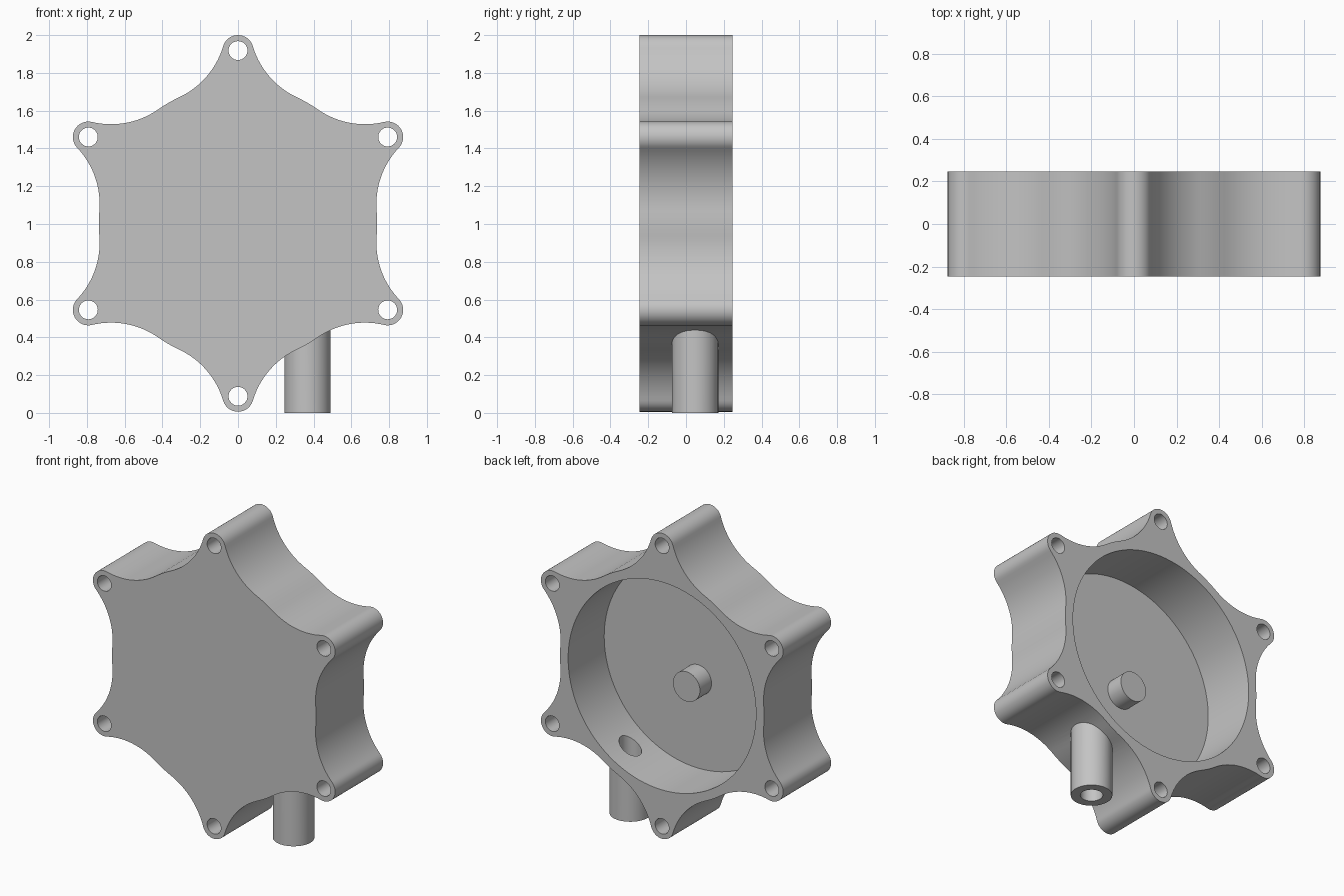
import bpy, bmesh
from math import sin, cos, radians, degrees, atan2
from mathutils import Vector, Matrix

if "Cube" in bpy.data.objects:
    bpy.data.objects.remove(bpy.data.objects["Cube"])

CZ = 1.003               # height of the housing centre
HALF = 0.247             # half depth of the housing
BODY_R, EAR_R, EAR_D = 0.737, 0.082, 0.915
BOWL_R, FLOOR_Y = 0.678, -0.125
T = 5                    # half angle of the plain rim between fillets

grey = bpy.data.materials.new("plain_grey")
grey.use_nodes = True
colour = (0.55, 0.55, 0.55, 1)
grey.diffuse_color = colour
grey.node_tree.nodes["Principled BSDF"].inputs["Base Color"].default_value = colour


def polar(r, deg):
    return Vector((r * cos(radians(deg)), r * sin(radians(deg))))


def arc(centre, r, start, end, n):
    return [centre + polar(r, start + (end - start) * i / n) for i in range(n + 1)]


def add_object(name, bm):
    bmesh.ops.recalc_face_normals(bm, faces=bm.faces)
    mesh = bpy.data.meshes.new(name)
    bm.to_mesh(mesh)
    bm.free()
    mesh.materials.append(grey)
    obj = bpy.data.objects.new(name, mesh)
    bpy.context.collection.objects.link(obj)
    return obj


def cylinder(name, r, start, end, segments=64):
    """Cylinder between two points."""
    start, end = Vector(start), Vector(end)
    axis = end - start
    turn = axis.to_track_quat("Z", "Y").to_matrix().to_4x4()
    bm = bmesh.new()
    bmesh.ops.create_cone(bm, cap_ends=True, segments=segments, radius1=r, radius2=r,
                          depth=axis.length,
                          matrix=Matrix.Translation((start + end) / 2) @ turn)
    return add_object(name, bm)


def combine(target, tool, operation):
    mod = target.modifiers.new(operation.lower(), "BOOLEAN")
    mod.operation, mod.object, mod.solver = operation, tool, "EXACT"
    bpy.context.view_layer.objects.active = target
    bpy.ops.object.modifier_apply(modifier=mod.name)
    bpy.data.objects.remove(tool)


# Outline of one sixth: fillet, rim, fillet, ear
gap = cos(radians(30 - T))
fillet = ((BODY_R**2 + EAR_D**2 - 2 * EAR_D * BODY_R * gap - EAR_R**2)
          / (2 * (EAR_D * gap + EAR_R - BODY_R)))
ear = polar(EAR_D, 30)
upper, lower = polar(BODY_R + fillet, T), polar(BODY_R + fillet, -T)
away = upper - ear
lean = degrees(atan2(away.y, away.x))
origin = Vector((0, 0))
sector = arc(lower, fillet, 180 - lean, 180 - T, 16)[1:]
sector += arc(origin, BODY_R, -T, T, 4)[1:]
sector += arc(upper, fillet, 180 + T, 180 + lean, 16)[1:]
sector += arc(ear, EAR_R, lean, 60 - lean, 16)[1:]

# Star-shaped housing
bm = bmesh.new()
verts = []
for k in range(6):
    spin = Matrix.Rotation(radians(60 * k), 2)
    for p in sector:
        q = spin @ p
        verts.append(bm.verts.new((q.x, -HALF, q.y + CZ)))
front = bm.faces.new(verts)
back = bmesh.ops.extrude_face_region(bm, geom=[front])
bmesh.ops.translate(bm, vec=(0, 2 * HALF, 0),
                    verts=[v for v in back["geom"] if isinstance(v, bmesh.types.BMVert)])
housing = add_object("housing", bm)

# Outlet pipe, round bowl and pipe bore
px, py = 0.368, 0.048
combine(housing, cylinder("outlet_pipe", 0.123, (px, py, 0), (px, py, 0.56)), "UNION")
combine(housing, cylinder("bowl_cutter", BOWL_R, (0, FLOOR_Y, CZ), (0, 0.5, CZ), 128),
        "DIFFERENCE")
combine(housing, cylinder("bore_cutter", 0.067, (px, py, -0.1), (px, py, 0.6), 48),
        "DIFFERENCE")

# Bolt holes through the ears
for k in range(6):
    p = polar(EAR_D, 30 + 60 * k)
    combine(housing, cylinder("bolt_cutter", 0.05, (p.x, -0.5, p.y + CZ),
                              (p.x, 0.5, p.y + CZ), 32), "DIFFERENCE")

# Short post on the bowl floor, below the centre
post = cylinder("floor_post", 0.097, (0, FLOOR_Y - 0.02, CZ - 0.1),
                (0, FLOOR_Y + 0.12, CZ - 0.1), 48)

for obj in (housing, post):
    bpy.ops.object.select_all(action="DESELECT")
    obj.select_set(True)
    bpy.context.view_layer.objects.active = obj
    bpy.ops.object.shade_smooth_by_angle(angle=radians(30))
